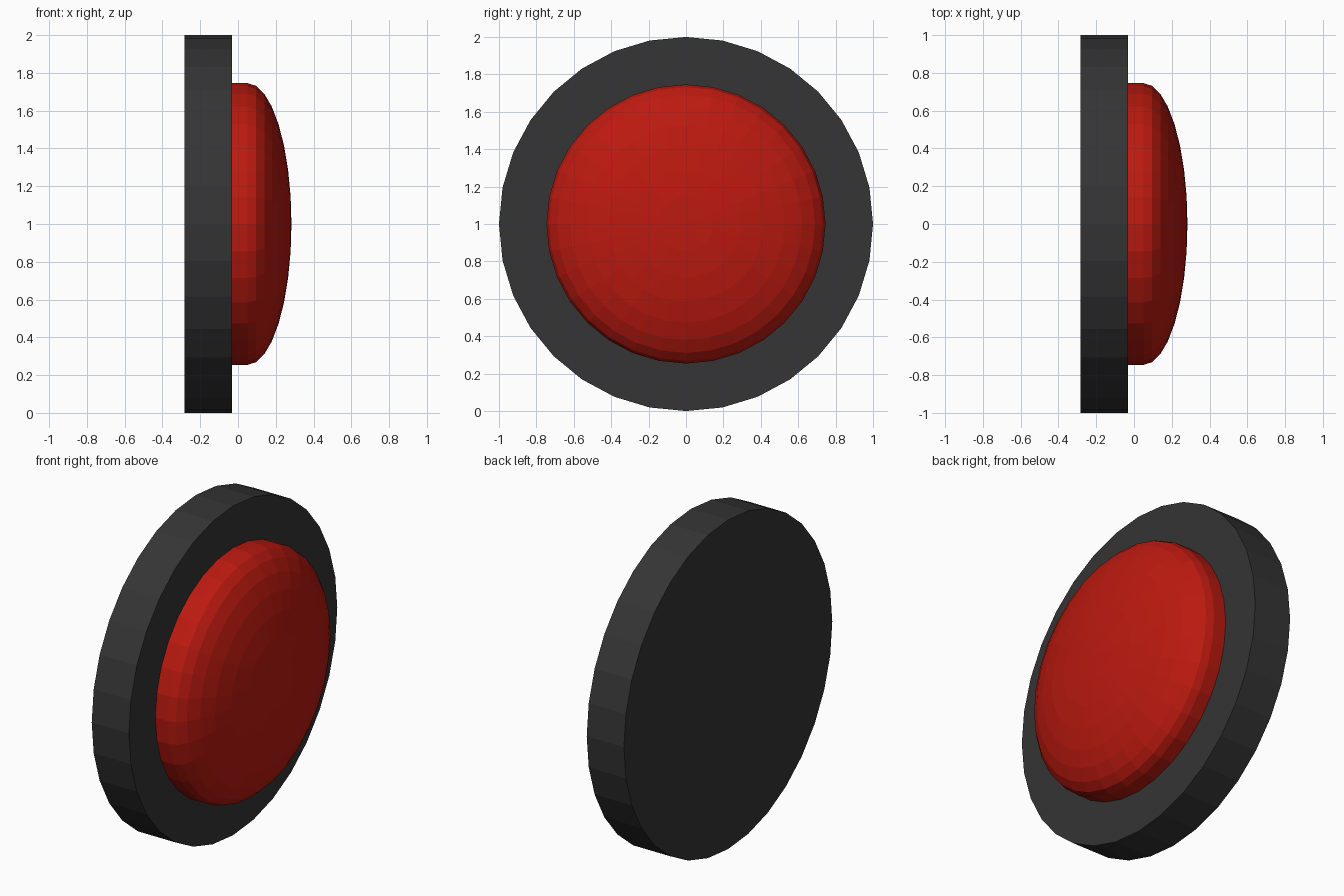
import bpy, bmesh
from math import sin, cos, pi

if "Cube" in bpy.data.objects:
    bpy.data.objects.remove(bpy.data.objects["Cube"])

SIDES = 32
CENTRE_Z = 1.0


def lathe(name, profile, colour):
    """Revolve (x, radius) points about the x axis; ends are closed."""
    bm = bmesh.new()
    rings = []
    for x, r in profile:
        if r < 1e-6:
            rings.append([bm.verts.new((x, 0, 0))])
        else:
            rings.append([bm.verts.new((x, r * cos(2 * pi * i / SIDES), r * sin(2 * pi * i / SIDES)))
                          for i in range(SIDES)])
    for a, b in zip(rings, rings[1:]):
        for i in range(SIDES):
            j = (i + 1) % SIDES
            if len(b) == 1:
                bm.faces.new((a[i], a[j], b[0]))
            else:
                bm.faces.new((a[i], a[j], b[j], b[i]))
    for ring in (rings[0], rings[-1]):
        if len(ring) > 1:
            bm.faces.new(ring)
    bmesh.ops.recalc_face_normals(bm, faces=bm.faces)
    mesh = bpy.data.meshes.new(name)
    bm.to_mesh(mesh)
    bm.free()
    obj = bpy.data.objects.new(name, mesh)
    obj.location.z = CENTRE_Z
    bpy.context.collection.objects.link(obj)
    mat = bpy.data.materials.new(name + "_colour")
    mat.diffuse_color = colour
    mat.use_nodes = True
    mat.node_tree.nodes["Principled BSDF"].inputs["Base Color"].default_value = mat.diffuse_color
    mesh.materials.append(mat)
    return obj


# Dark round backing plate
lathe("base_plate", [(-0.283, 1.0), (-0.033, 1.0)], (0.035, 0.035, 0.035, 1))

# Red push dome: short straight wall, then a flattened half ellipsoid
dome = [(-0.033, 0.746)]
dome += [(0.05 + 0.233 * sin(k * pi / 16), 0.746 * cos(k * pi / 16)) for k in range(8)]
dome.append((0.283, 0.0))
lathe("push_dome", dome, (0.5, 0.01, 0.005, 1))
